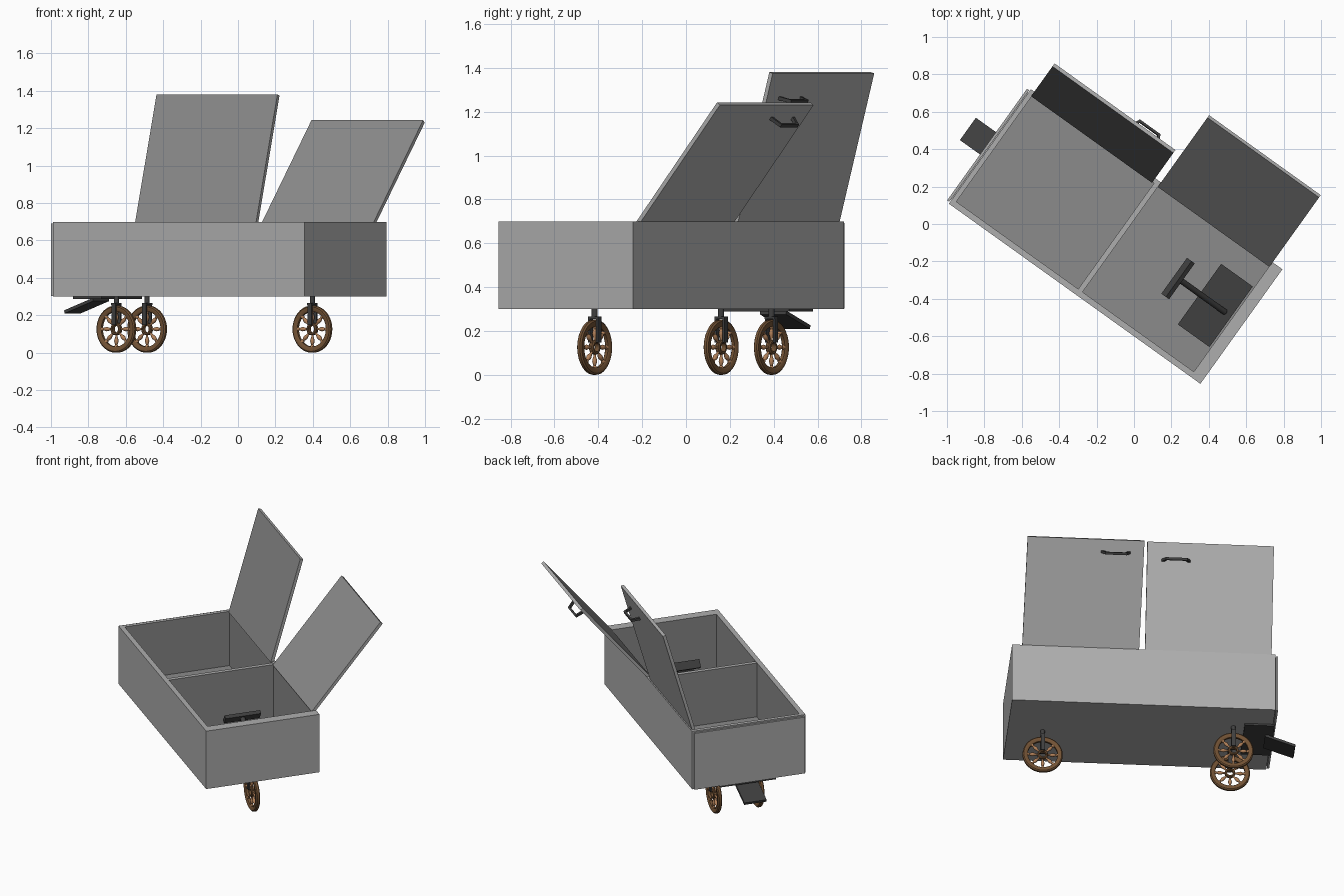
import bpy, bmesh
from math import radians, cos, sin, pi
from mathutils import Matrix, Vector

if "Cube" in bpy.data.objects:
    bpy.data.objects.remove(bpy.data.objects["Cube"])

# cart frame: x along the length, y across; the whole cart is turned about z
CART = Matrix.Rotation(radians(-35.6), 4, 'Z')
T = Matrix.Translation


def mat(name, col):
    m = bpy.data.materials.new(name)
    m.diffuse_color = (*col, 1)
    m.use_nodes = True
    m.node_tree.nodes["Principled BSDF"].inputs["Base Color"].default_value = m.diffuse_color
    return m


SHELL = mat("grey_shell", (0.42, 0.42, 0.42))
LINING = mat("dark_lining", (0.26, 0.26, 0.26))
DARK = mat("dark_metal", (0.05, 0.05, 0.05))
RIM = mat("dark_wood", (0.17, 0.085, 0.035))
SPOKE = mat("light_wood", (0.45, 0.22, 0.1))


def finish(bm, name, material, m, smooth=False):
    bmesh.ops.recalc_face_normals(bm, faces=bm.faces)
    bmesh.ops.transform(bm, matrix=CART @ m, verts=bm.verts)
    me = bpy.data.meshes.new(name)
    bm.to_mesh(me)
    bm.free()
    ob = bpy.data.objects.new(name, me)
    bpy.context.collection.objects.link(ob)
    me.materials.append(material)
    me.materials.append(LINING)
    if smooth:
        bpy.ops.object.select_all(action='DESELECT')
        ob.select_set(True)
        bpy.context.view_layer.objects.active = ob
        bpy.ops.object.shade_smooth_by_angle(angle=radians(40))
    return ob


def box(name, x, y, z, material=SHELL, m=Matrix(), lined=()):
    # lined: directions of the faces that carry the inner lining
    bm = bmesh.new()
    bmesh.ops.create_cube(bm, size=1)
    for f in bm.faces:
        if any(f.calc_center_median().dot(Vector(d)) > 0.4 for d in lined):
            f.material_index = 1
    for v in bm.verts:
        for i, (a, b) in enumerate((x, y, z)):
            v.co[i] = (a + b) / 2 + v.co[i] * (b - a)
    return finish(bm, name, material, m)


def extrude(name, pts, y0, y1, material, m):
    # outline in x-z, pushed along y
    bm = bmesh.new()
    f = bm.faces.new([bm.verts.new((x, y0, z)) for x, z in pts])
    r = bmesh.ops.extrude_face_region(bm, geom=[f])
    for v in r["geom"]:
        if isinstance(v, bmesh.types.BMVert):
            v.co.y = y1
    if not any(f2.normal.y * 0 for f2 in bm.faces) and len(bm.faces) == len(pts) + 1:
        bm.faces.new(f.verts) if not f.is_valid else None
    bmesh.ops.holes_fill(bm, edges=bm.edges)
    return finish(bm, name, material, m)


def lathe(name, rows, n, material, m, ring=False):
    # rows of (radius, height) spun about local z; ring closes the section
    bm = bmesh.new()
    loops = [[bm.verts.new((r * cos(2 * pi * i / n), r * sin(2 * pi * i / n), h))
              for i in range(n)] for r, h in rows]
    for j in range(len(rows) if ring else len(rows) - 1):
        a, b = loops[j], loops[(j + 1) % len(rows)]
        for i in range(n):
            k = (i + 1) % n
            bm.faces.new((a[i], a[k], b[k], b[i]))
    if not ring:
        bm.faces.new(loops[0])
        bm.faces.new(loops[-1])
    return finish(bm, name, material, m, True)


# body: floor, walls, divider and the thin end panel
X0, X1, Y0, Y1, Z0, Z1 = -0.868, 0.786, -0.488, 0.265, 0.30, 0.70
PX, NX, PY, NY, PZ = (1, 0, 0), (-1, 0, 0), (0, 1, 0), (0, -1, 0), (0, 0, 1)
yi, zi = (Y0 + 0.032, Y1 - 0.025), (0.325, Z1)
box("floor", (X0, X1), (Y0, Y1), (Z0, 0.325), lined=[PZ])
box("front_wall", (X0, X1), (Y0, yi[0]), zi, lined=[PY])
box("back_wall", (X0, X1), (yi[1], Y1), zi, lined=[NY])
box("left_end_wall", (X0, -0.842), yi, zi, lined=[PX])
box("right_end_wall", (0.72, X1), yi, zi, lined=[NX])
box("divider", (-0.04, -0.012), yi, (0.325, Z1 - 0.003), lined=[PX, NX])
box("end_panel", (-0.886, -0.872), (-0.478, 0.255), (0.303, 0.692))
box("end_panel_core", (-0.872, X0), (-0.46, 0.24), (0.32, 0.68))

# open lids, each with a pull handle on the outer face
HANDLE = [(-0.092, 0), (-0.068, -0.055), (0.068, -0.055), (0.092, 0),
          (0.076, 0), (0.058, -0.042), (-0.058, -0.042), (-0.076, 0)]
for side, xa, xb, ang, hx, hy in (("left", -0.845, -0.05, 74, -0.232, 0.595),
                                  ("right", -0.012, 0.722, 50.2, 0.165, 0.635)):
    hinge = T((0, 0.235, 0.695)) @ Matrix.Rotation(radians(ang), 4, 'X')
    box(side + "_lid", (xa, xb), (0, 0.713), (-0.02, 0), m=hinge, lined=[PZ])
    extrude(side + "_lid_handle", HANDLE, -0.008, 0.008, DARK,
            hinge @ T((hx, hy, -0.02)))

# three spoked caster wheels
R = 0.126
for name, x, y in (("steering", 0.566, -0.107), ("rear_a", -0.622, -0.248),
                   ("rear_b", -0.622, 0.034)):
    at = T((x, y, R))
    wheel = at @ Matrix.Rotation(pi / 2, 4, 'X')
    lathe(name + "_wheel_rim", [(0.094, -0.008), (0.1, -0.013), (0.119, -0.013), (R, -0.007),
                                (R, 0.007), (0.119, 0.013), (0.1, 0.013), (0.094, 0.008)],
          40, RIM, wheel, True)
    lathe(name + "_wheel_hub", [(0.02, -0.013), (0.028, -0.013), (0.033, -0.008),
                                (0.033, 0.008), (0.028, 0.013), (0.02, 0.013)],
          24, RIM, wheel, True)
    for k in range(8):
        lathe(name + "_wheel_spoke", [(0.006, 0.03), (0.006, 0.042), (0.010, 0.054),
                                      (0.012, 0.064), (0.009, 0.076), (0.006, 0.083),
                                      (0.010, 0.09), (0.010, 0.098)], 10, SPOKE,
              at @ Matrix.Rotation(k * pi / 4, 4, 'Y'))
    lathe(name + "_caster_stem", [(0.014, 0.135), (0.014, 0.18)], 16, DARK, at)
    box(name + "_fork_top", (-0.014, 0.014), (-0.028, 0.028), (0.129, 0.14), DARK, at)
    for s in (-1, 1):
        ya, yb = sorted((s * 0.018, s * 0.028))
        box(name + "_fork_leg", (-0.013, 0.013), (ya, yb), (0.022, 0.129), DARK, at)

# step under the left end
box("step_mount", (-0.878, -0.69), (-0.288, 0.083), (0.288, 0.30), DARK)
extrude("step_plate", [(-0.83, 0.292), (-1.018, 0.226), (-1.013, 0.21), (-0.825, 0.276)],
        -0.177, -0.03, DARK, Matrix())

# steering tiller in the right compartment
box("tiller_base", (0.503, 0.711), (-0.30, 0.098), (0.325, 0.345), DARK)
slope = T((0.67, -0.1, 0.345)) @ Matrix.Rotation(radians(-56), 4, 'Y')
lathe("tiller_stem", [(0.016, 0), (0.016, 0.37)], 16, DARK, slope)
box("tiller_bar", (-0.027, 0.027), (-0.118, 0.118), (0.36, 0.385), DARK, slope)
